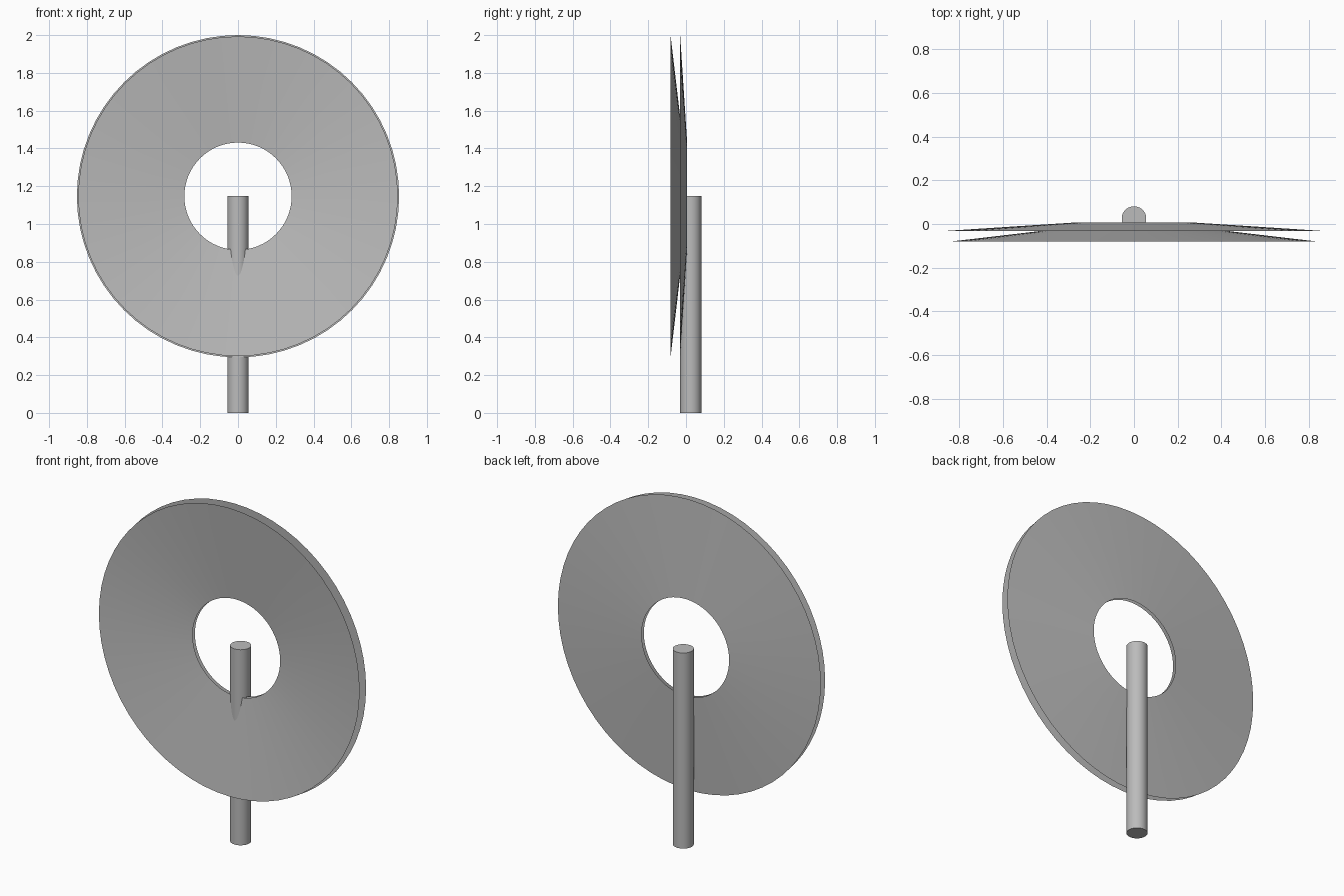
import bpy, bmesh, math

cube = bpy.data.objects.get("Cube")
if cube:
    bpy.data.objects.remove(cube, do_unlink=True)

# One plain grey for the whole model
grey = bpy.data.materials.new("plain_grey")
grey.use_nodes = True
colour = (0.5, 0.5, 0.5, 1)
grey.diffuse_color = colour
grey.node_tree.nodes["Principled BSDF"].inputs["Base Color"].default_value = colour

HUB_Z = 1.147
SEGMENTS = 64


def finish(obj):
    obj.data.materials.append(grey)
    bpy.ops.object.select_all(action="DESELECT")
    obj.select_set(True)
    bpy.context.view_layer.objects.active = obj
    bpy.ops.object.shade_smooth_by_angle(angle=math.radians(30))


def dish(name, outer, inner, facing):
    """Open shallow cone around the y axis; outer and inner are (radius, y)."""
    bm = bmesh.new()
    rings = []
    for radius, y in (outer, inner):
        ring = []
        for i in range(SEGMENTS):
            a = math.tau * i / SEGMENTS
            ring.append(bm.verts.new((radius * math.sin(a), y, HUB_Z + radius * math.cos(a))))
        rings.append(ring)
    for i in range(SEGMENTS):
        j = (i + 1) % SEGMENTS
        bm.faces.new((rings[0][i], rings[0][j], rings[1][j], rings[1][i]))
    bm.normal_update()
    # Turn the surface towards the front or the back
    for face in bm.faces:
        if face.normal.y * facing < 0:
            face.normal_flip()
    mesh = bpy.data.meshes.new(name)
    bm.to_mesh(mesh)
    bm.free()
    obj = bpy.data.objects.new(name, mesh)
    bpy.context.collection.objects.link(obj)
    finish(obj)


# Two nested ring-shaped dishes with a gap between their rims
dish("front_dish", (0.846, -0.081), (0.284, -0.015), -1)
dish("back_dish", (0.853, -0.031), (0.284, 0.006), 1)

# Round post that rises to the middle of the hole
bpy.ops.mesh.primitive_cylinder_add(vertices=SEGMENTS, radius=0.056, depth=HUB_Z,
                                    location=(0, 0.025, HUB_Z / 2))
post = bpy.context.object
post.name = "post"
finish(post)
